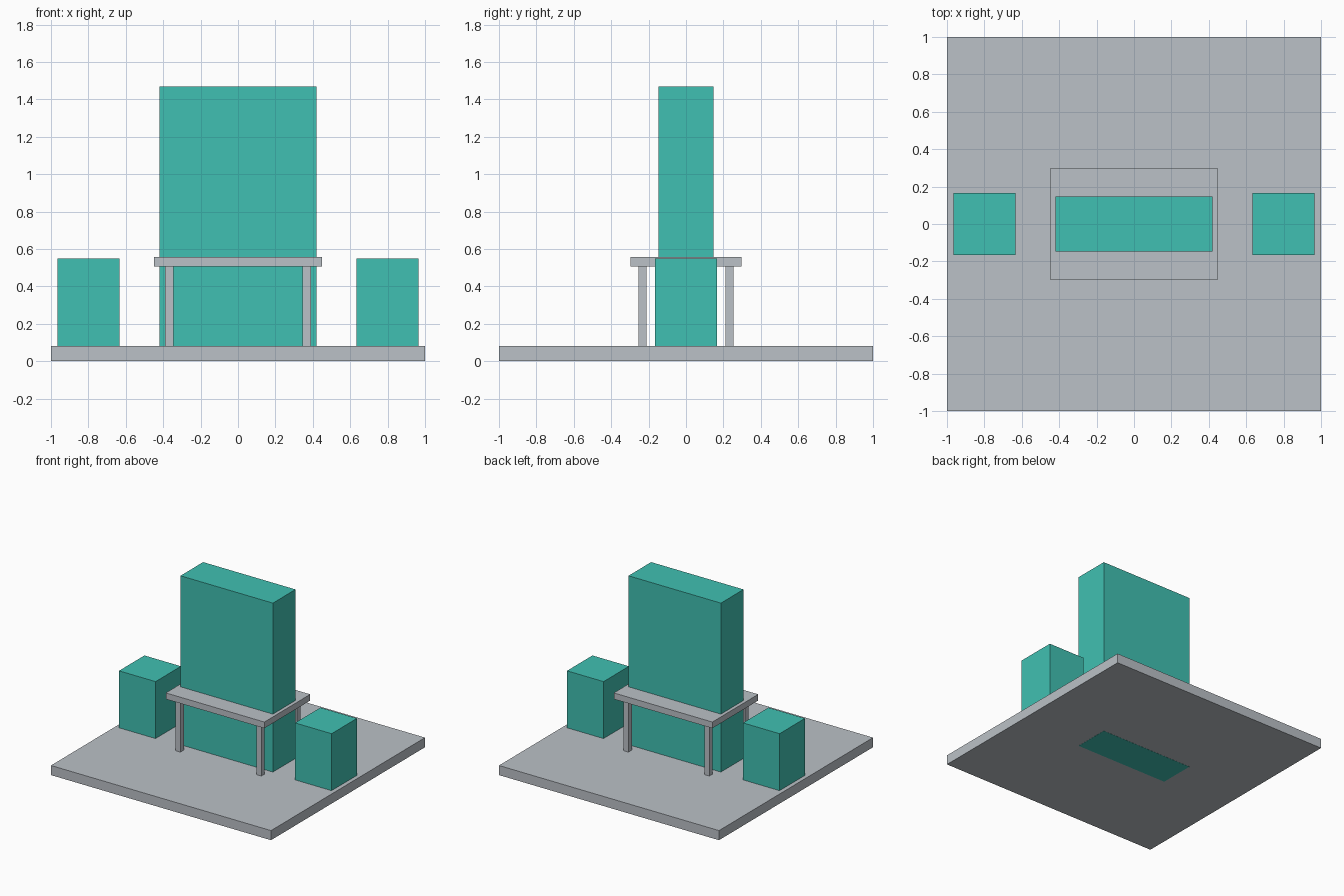
import bpy

if "Cube" in bpy.data.objects:
    bpy.data.objects.remove(bpy.data.objects["Cube"])


def linear(c):
    c /= 255
    return c / 12.92 if c <= 0.04045 else ((c + 0.055) / 1.055) ** 2.4


def material(name, rgb):
    mat = bpy.data.materials.new(name)
    mat.diffuse_color = (*[linear(c) for c in rgb], 1)
    mat.use_nodes = True
    mat.node_tree.nodes["Principled BSDF"].inputs["Base Color"].default_value = mat.diffuse_color
    return mat


def box(name, mat, x, y, half_x, half_y, z0, z1):
    """Box centred on (x, y), spanning z0 to z1."""
    bpy.ops.mesh.primitive_cube_add(size=1, location=(x, y, (z0 + z1) / 2))
    ob = bpy.context.object
    ob.name = name
    ob.scale = (2 * half_x, 2 * half_y, z1 - z0)
    bpy.ops.object.transform_apply(location=False, rotation=False, scale=True)
    ob.data.materials.append(mat)
    return ob


grey = material("light grey", (187, 193, 199))
teal = material("teal", (64, 192, 178))

FLOOR = 0.08       # top of the floor slab
TABLE_LOW = 0.505  # underside of the table top

# Floor slab, a hair above the underside of the tall block it surrounds
box("floor_slab", grey, 0, 0, 1, 1, 0.001, FLOOR)

# Tall block passing through the table and the floor
box("tall_block", teal, 0, 0, 0.42, 0.147, 0, 1.468)

# Table
box("table_top", grey, 0, 0, 0.448, 0.298, TABLE_LOW, 0.556)
for sx, side in ((-1, "left"), (1, "right")):
    for sy, end in ((-1, "front"), (1, "back")):
        box(f"table_leg_{end}_{side}", grey, sx * 0.368, sy * 0.232,
            0.022, 0.022, FLOOR, TABLE_LOW)
    # Seat block beside the table
    box(f"seat_{side}", teal, sx * 0.8, 0, 0.166, 0.165, FLOOR, 0.548)
